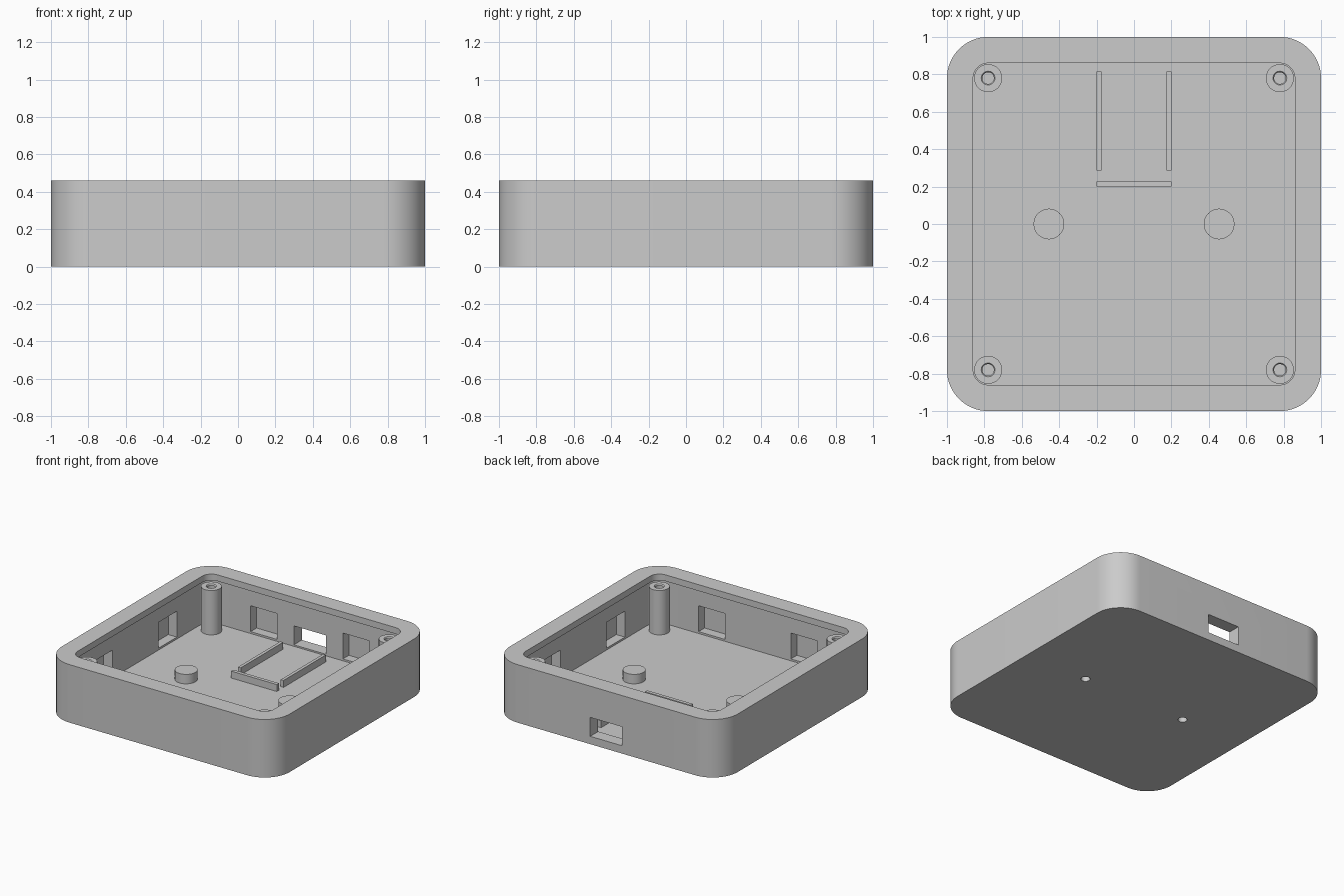
import bpy, bmesh, math

cube = bpy.data.objects.get("Cube")
if cube:
    bpy.data.objects.remove(cube, do_unlink=True)

grey = bpy.data.materials.new("light_grey")
grey.use_nodes = True
grey.diffuse_color = (0.6, 0.6, 0.6, 1)
grey.node_tree.nodes["Principled BSDF"].inputs["Base Color"].default_value = (0.6, 0.6, 0.6, 1)

HEIGHT, FLOOR, LIP = 0.46, 0.05, 0.41
INNER = 0.90                       # inside face of the walls


def add_object(name, bm):
    bmesh.ops.recalc_face_normals(bm, faces=bm.faces)
    mesh = bpy.data.meshes.new(name)
    bm.to_mesh(mesh)
    bm.free()
    mesh.materials.append(grey)
    obj = bpy.data.objects.new(name, mesh)
    bpy.context.collection.objects.link(obj)
    return obj


def prism(name, outline, z0, z1):
    bm = bmesh.new()
    face = bm.faces.new([bm.verts.new((x, y, z0)) for x, y in outline])
    top = bmesh.ops.extrude_face_region(bm, geom=[face])["geom"]
    verts = [v for v in top if isinstance(v, bmesh.types.BMVert)]
    bmesh.ops.translate(bm, verts=verts, vec=(0, 0, z1 - z0))
    return add_object(name, bm)


def rounded_square(name, half, radius, z0, z1, steps=16):
    points = []
    for corner, (sx, sy) in enumerate(((1, 1), (-1, 1), (-1, -1), (1, -1))):
        for i in range(steps + 1):
            a = math.pi / 2 * (corner + i / steps)
            points.append((sx * (half - radius) + radius * math.cos(a),
                           sy * (half - radius) + radius * math.sin(a)))
    return prism(name, points, z0, z1)


def box(name, x0, x1, y0, y1, z0, z1):
    return prism(name, [(x0, y0), (x1, y0), (x1, y1), (x0, y1)], z0, z1)


def disc(name, x, y, radius, z0, z1, sides=32):
    ring = [2 * math.pi * i / sides for i in range(sides)]
    return prism(name, [(x + radius * math.cos(a), y + radius * math.sin(a)) for a in ring], z0, z1)


def lathe(name, profile, x, y, sides=32):
    bm = bmesh.new()
    verts = [bm.verts.new((r, 0, z)) for r, z in profile]
    edges = [bm.edges.new(pair) for pair in zip(verts, verts[1:])]
    bmesh.ops.spin(bm, geom=verts + edges, cent=(0, 0, 0), axis=(0, 0, 1),
                   angle=2 * math.pi, steps=sides, use_duplicate=False)
    bmesh.ops.remove_doubles(bm, verts=bm.verts, dist=1e-5)
    bmesh.ops.translate(bm, verts=bm.verts, vec=(x, y, 0))
    return add_object(name, bm)


def cut(target, cutter):
    cutter.hide_render = True
    mod = target.modifiers.new("cut", 'BOOLEAN')
    mod.operation, mod.solver, mod.object = 'DIFFERENCE', 'EXACT', cutter
    bpy.context.view_layer.objects.active = target
    bpy.ops.object.modifier_apply(modifier=mod.name)
    bpy.data.objects.remove(cutter, do_unlink=True)


# Case: hollow tray with an overhanging lip around the opening
case = rounded_square("case", 1.0, 0.22, 0, HEIGHT)
cut(case, rounded_square("cavity_cutter", INNER, 0.12, FLOOR, LIP))
cut(case, rounded_square("opening_cutter", 0.86, 0.08, LIP - 0.1, HEIGHT + 0.1))

# Blind pockets, two on the inside of each wall
near, far, pocket_end = 0.29, 0.52, INNER + 0.075
for side in (-1, 1):
    for wall in (-1, 1):
        along = sorted((side * near, side * far))
        across = sorted((wall * (INNER - 0.05), wall * pocket_end))
        cut(case, box("pocket_cutter", *along, *across, 0.065, 0.27))
        cut(case, box("pocket_cutter", *across, *along, 0.065, 0.27))

# Cable port through the back wall
cut(case, box("port_cutter", -0.14, 0.14, INNER - 0.05, 1.1, 0.062, 0.212))

# Hollow posts over the holes in the underside
posts = []
for side, word in ((-1, "right"), (1, "left")):
    cut(case, disc("hole_cutter", side * 0.455, 0, 0.033, -0.1, FLOOR + 0.02))
    posts.append(lathe(word + "_post", [(0.033, FLOOR), (0.082, FLOOR), (0.082, 0.125), (0, 0.125)],
                       side * 0.455, 0))
    # Blind end of the hole
    posts.append(lathe(word + "_post_bore", [(0.033, FLOOR), (0.033, 0.105), (0, 0.105)],
                       side * 0.455, 0))
    bore = posts[-1].data
    bore.flip_normals()

# Screw bosses in the corners
boss_profile = [(0.075, FLOOR), (0.075, 0.402), (0.037, 0.402), (0.031, 0.394),
                (0.031, 0.15), (0, 0.15)]
bosses = [lathe(f"{depth}_{word}_boss", boss_profile, sx * 0.78, sy * 0.78)
          for sx, word in ((-1, "right"), (1, "left"))
          for sy, depth in ((-1, "front"), (1, "back"))]

# Board guides on the floor
guide_top = 0.105
box("right_rail", -0.2, -0.175, 0.285, 0.815, FLOOR, guide_top)
box("left_rail", 0.175, 0.2, 0.285, 0.815, FLOOR, guide_top)
box("stop_bar", -0.2, 0.2, 0.2, 0.228, FLOOR, guide_top)

# Smooth curved walls, keep edges sharp
bpy.ops.object.select_all(action='DESELECT')
for obj in [case] + posts + bosses:
    obj.select_set(True)
bpy.context.view_layer.objects.active = case
bpy.ops.object.shade_smooth_by_angle(angle=math.radians(30))
